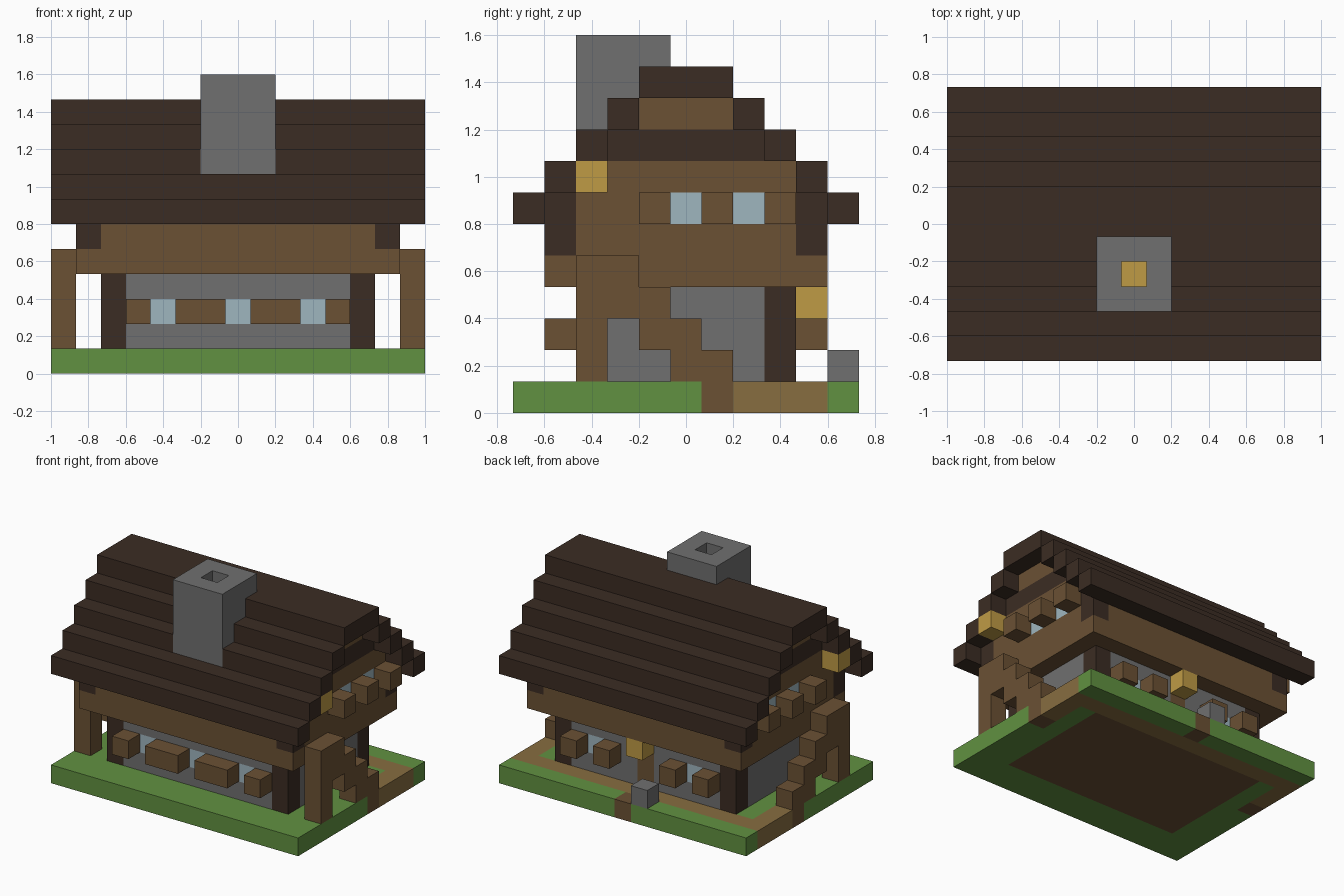
import bpy, bmesh, math
from mathutils import Vector

if "Cube" in bpy.data.objects:
    bpy.data.objects.remove(bpy.data.objects["Cube"], do_unlink=True)

UNIT = 2 / 15          # size of one building block
cells = {}             # (x, y, z) -> (part, material)


def material(name, hex_colour):
    """Flat material from an sRGB hex colour."""
    srgb = [int(hex_colour[i:i + 2], 16) / 255 for i in range(0, 6, 2)]
    rgba = [((c + 0.055) / 1.055) ** 2.4 for c in srgb] + [1]
    mat = bpy.data.materials.new(name)
    mat.use_nodes = True
    mat.diffuse_color = rgba
    bsdf = mat.node_tree.nodes["Principled BSDF"]
    bsdf.inputs["Base Color"].default_value = rgba
    bsdf.inputs["Roughness"].default_value = 1
    return mat


GRASS = material("grass green", "619141")
WOOD = material("plank brown", "6b5134")
PATH = material("path tan", "876d40")
STONE = material("stone grey", "707070")
DARK = material("dark timber", "3b2c23")
GLASS = material("pale glass", "9fb6bf")
GLOW = material("lantern yellow", "bf9b45")


def span(v):
    """An integer is one block, a pair is an inclusive range."""
    return range(v[0], v[1] + 1) if isinstance(v, tuple) else (v,)


def fill(part, mat, x, y, z, mirror=False):
    """Fill a box of blocks; later boxes replace earlier ones."""
    for i in span(x):
        for j in span(y):
            for k in span(z):
                cells[i, j, k] = (part, mat)
                if mirror:
                    cells[-i, j, k] = (part, mat)


# Ground slab with the floor, the path and bare earth patches
fill("ground", GRASS, (-7, 7), (-5, 5), 0)
fill("floor", WOOD, (-5, 5), (-3, 3), 0)
fill("path", PATH, (-7, 7), 4, 0)
fill("path", PATH, 7, (2, 4), 0, mirror=True)
fill("earth_patch", WOOD, 7, 1, 0, mirror=True)
fill("earth_patch", WOOD, 0, 5, 0)
fill("garden_stone", STONE, -1, 5, 1)

# Lower storey: stone walls, corner posts, door and windows
fill("lower_walls", STONE, (-5, 5), (-3, 3), (1, 3))
for y in (-3, 3):
    fill("corner_posts", DARK, 5, y, (1, 3), mirror=True)
    fill("lower_windows", GLASS, 3, y, 2, mirror=True)
fill("lower_windows", GLASS, 0, -3, 2)
fill("door", WOOD, 0, 3, (1, 2))
fill("door_lantern", GLOW, 0, 4, 3)

# Shutters beside the lower windows
fill("front_shutters", WOOD, 4, -4, 2, mirror=True)
fill("front_shutters", WOOD, (1, 2), -4, 2, mirror=True)
for x in (2, 4):
    fill("back_shutters", WOOD, x, 4, 2, mirror=True)

# Overhanging upper storey and its gable walls
fill("upper_walls", WOOD, (-6, 6), (-4, 4), (4, 6))
fill("upper_walls", WOOD, (-6, 6), (-3, 3), 7)
fill("gable_beams", DARK, (-6, 6), (-2, 2), 8)
fill("gable_tops", WOOD, (-6, 6), (-1, 1), 9)
for y in (-4, 4):
    fill("eave_posts", DARK, 6, y, (5, 6), mirror=True)
for y in (0, 2):
    fill("gable_windows", GLASS, 6, y, 6, mirror=True)
for y in (-1, 1, 3):
    fill("gable_shutters", WOOD, 7, y, 6, mirror=True)
fill("gable_lanterns", GLOW, 7, -3, 7, mirror=True)

# Stepped roof
for step in range(4):
    for side in (-1, 1):
        fill("roof", DARK, (-7, 7), side * (5 - step), 6 + step)
fill("roof", DARK, (-7, 7), (-1, 1), 10)

# Chimney with an open flue and a fire at its foot
fill("chimney", STONE, (-1, 1), (-3, -1), (8, 11))
for z in range(8, 12):
    del cells[0, -2, z]
fill("chimney_fire", GLOW, 0, -2, 7)

# Outside stairs, each rising toward the front to a landing post
fill("stair_posts", WOOD, 7, -3, (1, 4), mirror=True)
for step in range(4):
    fill("stairs", WOOD, 7, (-step, 1 - step), 1 + step, mirror=True)

# Turn the exposed block sides of each part into a clean mesh
AXES = [Vector(a) for a in ((1, 0, 0), (0, 1, 0), (0, 0, 1))]


def build(part, mat, members):
    bm = bmesh.new()
    verts = {}

    def corner(p):
        key = tuple(round(2 * c) for c in p)
        if key not in verts:
            verts[key] = bm.verts.new(p * UNIT)
        return verts[key]

    for cell in members:
        centre = Vector(cell) + Vector((0, 0, 0.5))
        for n in range(3):
            for sign in (1, -1):
                d = AXES[n] * sign
                if tuple(int(c + s) for c, s in zip(cell, d)) in cells:
                    continue
                u = AXES[(n + 1) % 3] / 2
                v = AXES[(n + 2) % 3] / 2 * sign
                mid = centre + d / 2
                bm.faces.new([corner(mid + o)
                              for o in (-u - v, u - v, u + v, v - u)])
    bmesh.ops.dissolve_limit(bm, angle_limit=math.radians(1),
                             verts=bm.verts[:], edges=bm.edges[:])
    mesh = bpy.data.meshes.new(part)
    bm.to_mesh(mesh)
    bm.free()
    mesh.materials.append(mat)
    bpy.context.collection.objects.link(bpy.data.objects.new(part, mesh))


groups = {}
for cell, key in cells.items():
    groups.setdefault(key, []).append(cell)
for (part, mat), members in groups.items():
    build(part, mat, members)
